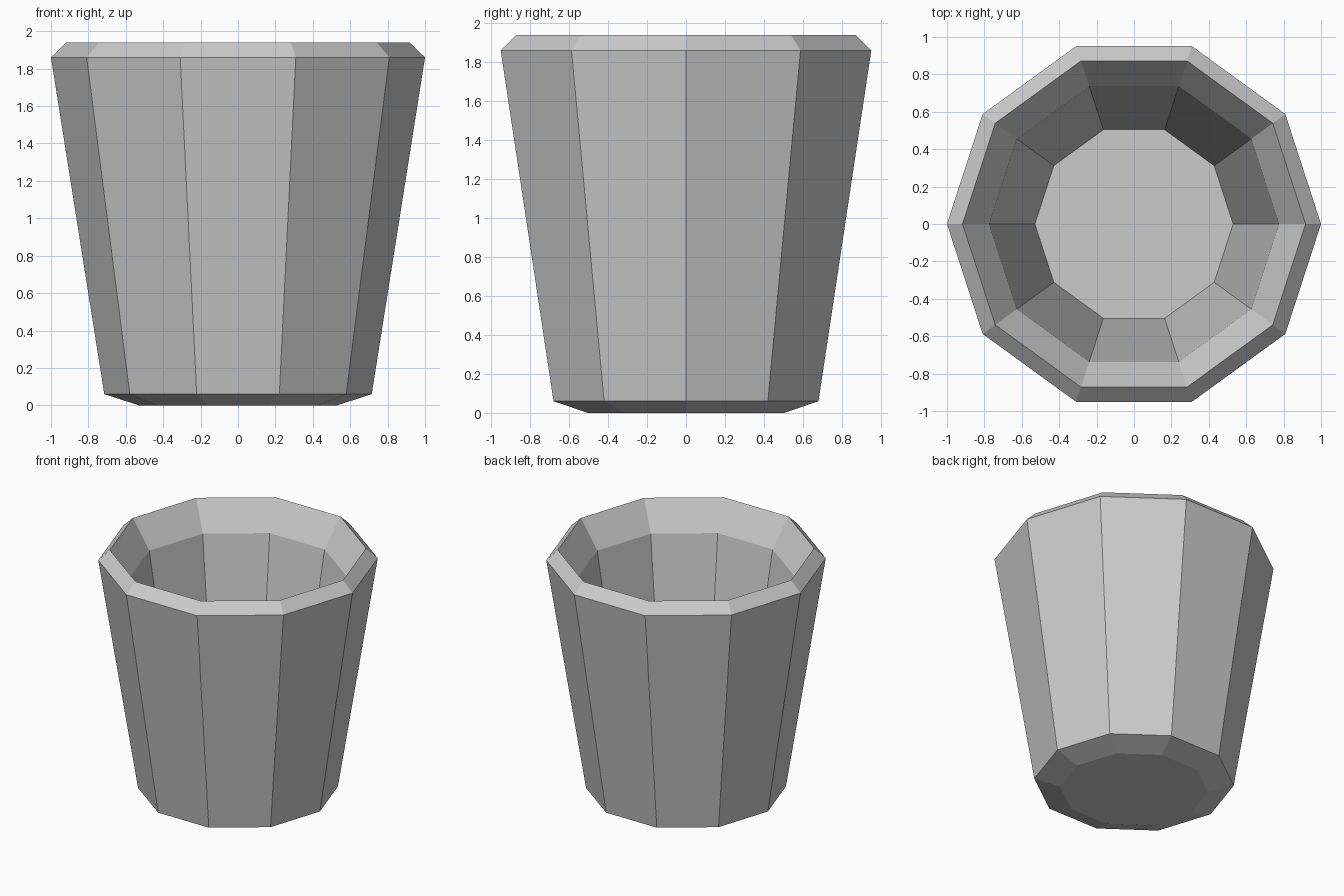
import bpy, bmesh, math

if "Cube" in bpy.data.objects:
    bpy.data.objects.remove(bpy.data.objects["Cube"])

SIDES = 10

# Profile (radius, height): underside, outer wall, bevelled rim, inner wall, floor
PROFILE = [(0.53, 0.0), (0.715, 0.06), (1.0, 1.86), (0.917, 1.94),
           (0.775, 1.72), (0.53, 0.2)]


def ring(bm, radius, z):
    return [bm.verts.new((radius * math.cos(math.tau * i / SIDES),
                          radius * math.sin(math.tau * i / SIDES), z))
            for i in range(SIDES)]


bm = bmesh.new()
rings = [ring(bm, r, z) for r, z in PROFILE]

# Walls between neighbouring rings
for a, b in zip(rings, rings[1:]):
    for i in range(SIDES):
        j = (i + 1) % SIDES
        bm.faces.new((a[i], a[j], b[j], b[i]))

# Underside and inside floor
bm.faces.new(rings[0][::-1])
bm.faces.new(rings[-1])
bmesh.ops.recalc_face_normals(bm, faces=bm.faces)

mesh = bpy.data.meshes.new("cup")
bm.to_mesh(mesh)
bm.free()
cup = bpy.data.objects.new("cup", mesh)
bpy.context.collection.objects.link(cup)
